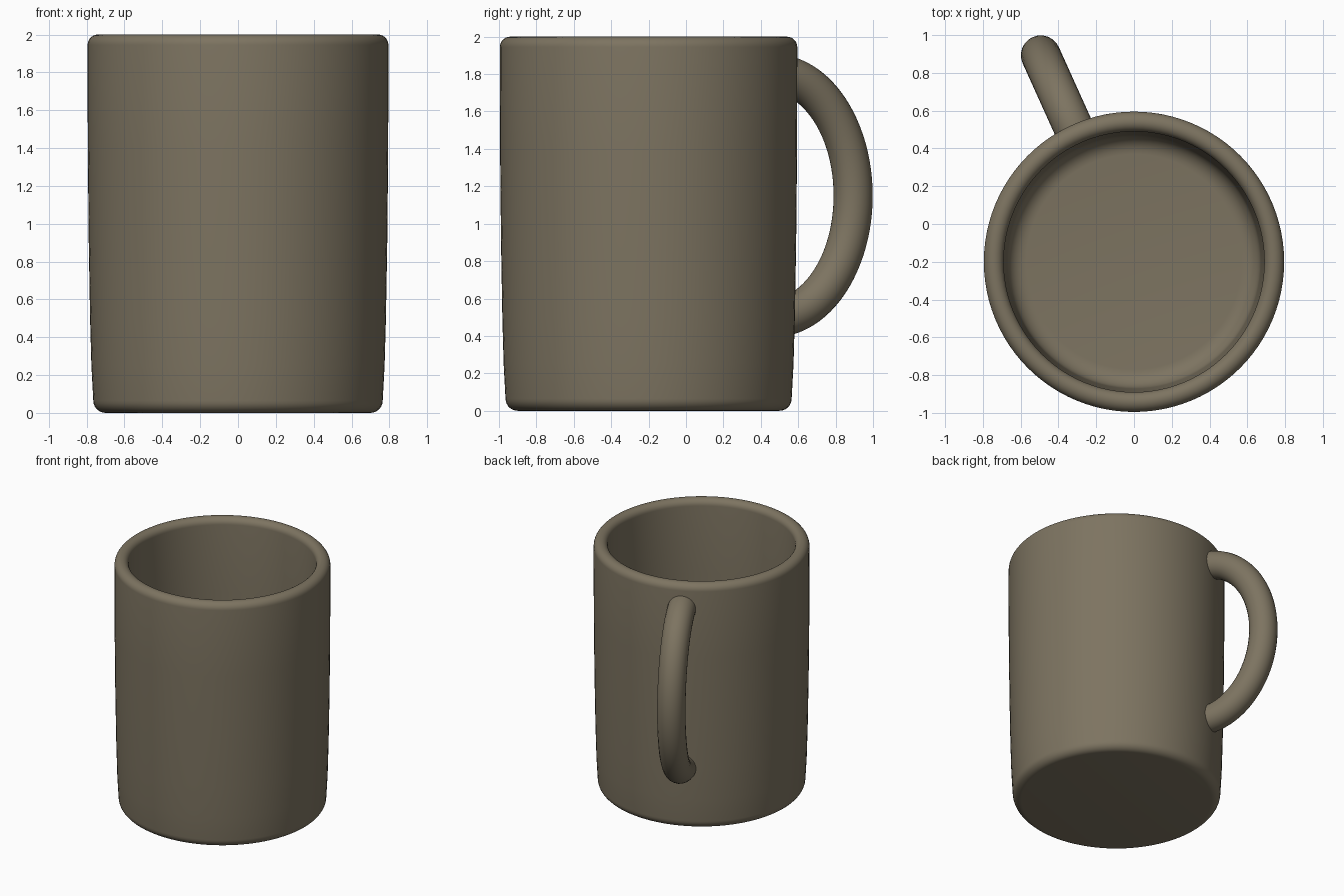
import bpy, bmesh, math
from mathutils import Vector

cube = bpy.data.objects.get("Cube")
if cube:
    bpy.data.objects.remove(cube, do_unlink=True)

AXIS = Vector((0, -0.2, 0))      # centre line of the cup
HANDLE_TURN = math.radians(24.3)  # handle swings from the back to the right

clay = bpy.data.materials.new("olive_brown_glaze")
clay.use_nodes = True
clay.diffuse_color = (0.205, 0.174, 0.119, 1)
clay.node_tree.nodes["Principled BSDF"].inputs["Base Color"].default_value = clay.diffuse_color


def finish(name, bm, angle):
    bmesh.ops.recalc_face_normals(bm, faces=bm.faces)
    mesh = bpy.data.meshes.new(name)
    bm.to_mesh(mesh)
    bm.free()
    mesh.materials.append(clay)
    obj = bpy.data.objects.new(name, mesh)
    obj.location = AXIS
    bpy.context.collection.objects.link(obj)
    bpy.ops.object.select_all(action="DESELECT")
    bpy.context.view_layer.objects.active = obj
    obj.select_set(True)
    bpy.ops.object.shade_smooth_by_angle(angle=math.radians(angle))
    return obj


def arc(r, z, radius, start, end, steps=7):
    """Rounded corner of a profile, angles in degrees."""
    angles = [math.radians(start + (end - start) * i / steps) for i in range(steps + 1)]
    return [(r + radius * math.cos(a), z + radius * math.sin(a)) for a in angles]


# Cup: one closed wall profile spun around the axis
profile = [(0, 0)]
profile += arc(0.70, 0.065, 0.065, -90, 0)
profile += [(0.775, 0.25), (0.782, 0.5), (0.789, 0.9), (0.794, 1.4)]
profile += arc(0.740, 1.945, 0.055, 0, 90)
profile += arc(0.740, 1.95, 0.05, 90, 180)
profile += [(0.688, 1.4), (0.683, 0.9), (0.675, 0.45)]
profile += arc(0.57, 0.22, 0.1, 0, -90)
profile += [(0, 0.12)]

bm = bmesh.new()
verts = [bm.verts.new((r, 0, z)) for r, z in profile]
edges = [bm.edges.new(pair) for pair in zip(verts, verts[1:])]
bmesh.ops.spin(bm, geom=verts + edges, cent=(0, 0, 0), axis=(0, 0, 1),
               angle=math.tau, steps=96, use_duplicate=False)
bmesh.ops.remove_doubles(bm, verts=bm.verts, dist=0.0005)
finish("cup_body", bm, 50)

# Handle: round tube swept along half an ellipse, ends sunk in the wall
REACH, RISE, TUBE, STEPS, SIDES = 0.48, 0.655, 0.105, 48, 24
bm = bmesh.new()
out = Vector((-math.sin(HANDLE_TURN), math.cos(HANDLE_TURN), 0))
side = Vector((math.cos(HANDLE_TURN), math.sin(HANDLE_TURN), 0))
up = Vector((0, 0, 1))
rings = []
for i in range(STEPS + 1):
    t = math.pi * (i / STEPS - 0.5)
    centre = out * (0.72 + REACH * math.cos(t)) + up * (1.15 + RISE * math.sin(t))
    normal = (out * RISE * math.cos(t) + up * REACH * math.sin(t)).normalized()
    angles = [math.tau * k / SIDES for k in range(SIDES)]
    rings.append([bm.verts.new(centre + TUBE * (normal * math.cos(a) + side * math.sin(a)))
                  for a in angles])
for low, high in zip(rings, rings[1:]):
    for k in range(SIDES):
        n = (k + 1) % SIDES
        bm.faces.new((low[k], low[n], high[n], high[k]))
bm.faces.new(rings[0])
bm.faces.new(rings[-1])
finish("handle", bm, 40)
